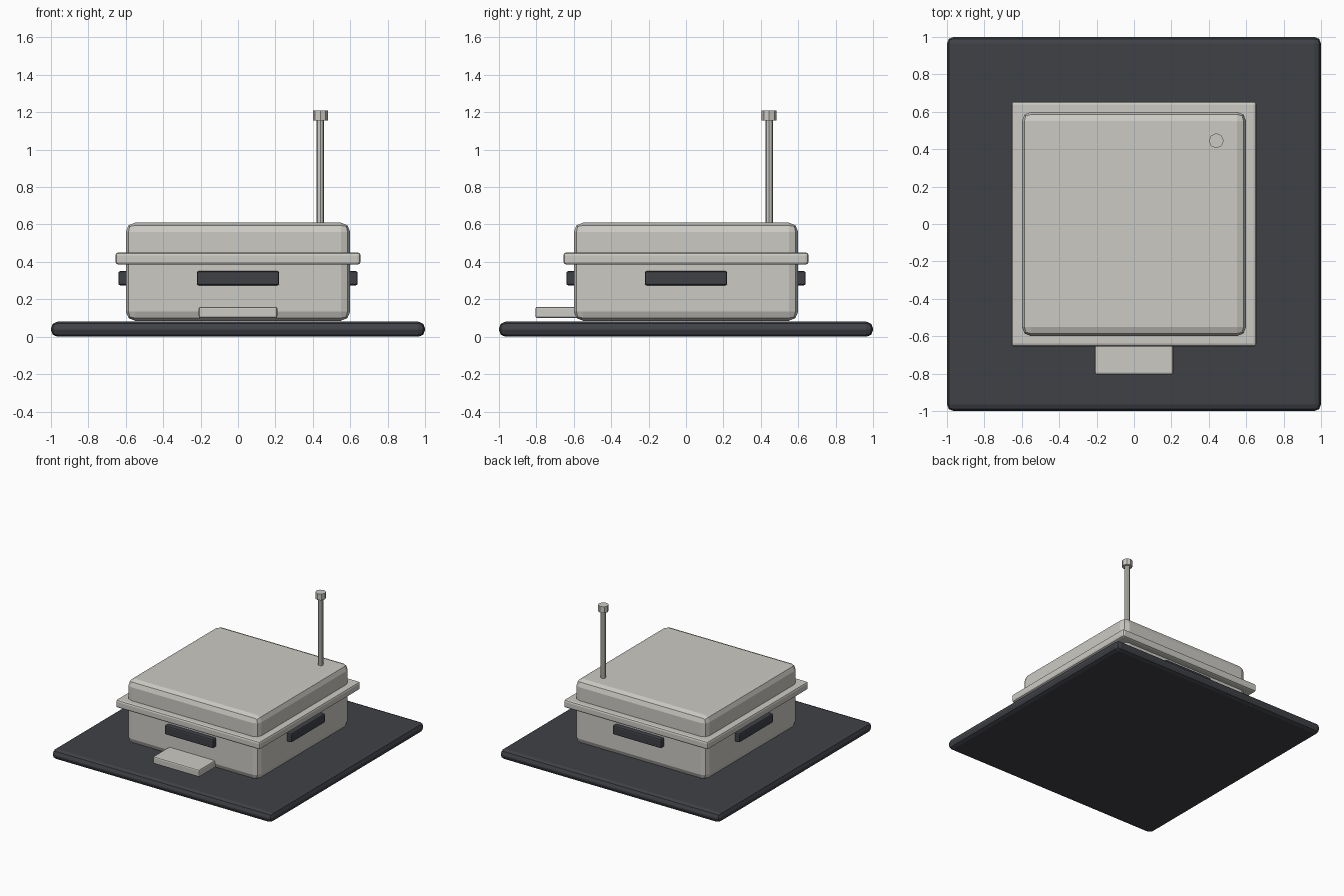
import bpy, math

if "Cube" in bpy.data.objects:
    bpy.data.objects.remove(bpy.data.objects["Cube"])


def paint(name, col):
    m = bpy.data.materials.new(name)
    m.diffuse_color = col
    m.use_nodes = True
    m.node_tree.nodes["Principled BSDF"].inputs["Base Color"].default_value = m.diffuse_color
    return m


dark = paint("dark_grey", (0.05, 0.053, 0.062, 1))
pale = paint("pale_grey", (0.6, 0.59, 0.55, 1))


def box(name, lo, hi, bevel, segments, mat):
    bpy.ops.mesh.primitive_cube_add(size=1, location=[(a + b) / 2 for a, b in zip(lo, hi)])
    ob = bpy.context.object
    ob.name = name
    ob.scale = [b - a for a, b in zip(lo, hi)]
    bpy.ops.object.transform_apply(location=False, rotation=False, scale=True)
    mod = ob.modifiers.new("bevel", 'BEVEL')
    mod.width, mod.segments = bevel, segments
    ob.data.materials.append(mat)
    return ob


def rod(name, radius, z0, z1, sides=8):
    bpy.ops.mesh.primitive_cylinder_add(vertices=sides, radius=radius, depth=z1 - z0,
                                        location=(0.44, 0.445, (z0 + z1) / 2))
    ob = bpy.context.object
    ob.name = name
    ob.data.materials.append(pale)


# ground plate, main case and the lip around it
box("base_plate", (-1, -1, 0), (1, 1, 0.08), 0.035, 2, dark)
box("case_body", (-0.6, -0.6, 0.085), (0.6, 0.6, 0.61), 0.05, 2, pale)
box("case_rim", (-0.655, -0.655, 0.385), (0.655, 0.655, 0.45), 0.015, 2, pale)

# front step
box("front_step", (-0.21, -0.805, 0.1), (0.21, -0.55, 0.16), 0.01, 2, pale)

# a grip on each of the four sides
for i, side in enumerate(("front", "right", "back", "left")):
    grip = box(side + "_grip", (-0.22, -0.64, 0.275), (0.22, -0.56, 0.35), 0.01, 2, dark)
    a = i * math.pi / 2
    grip.location = (0.6 * math.sin(a), -0.6 * math.cos(a), grip.location.z)
    grip.rotation_euler.z = a

# mast with cap
rod("mast", 0.02, 0.58, 1.17)
rod("mast_cap", 0.04, 1.157, 1.208)
